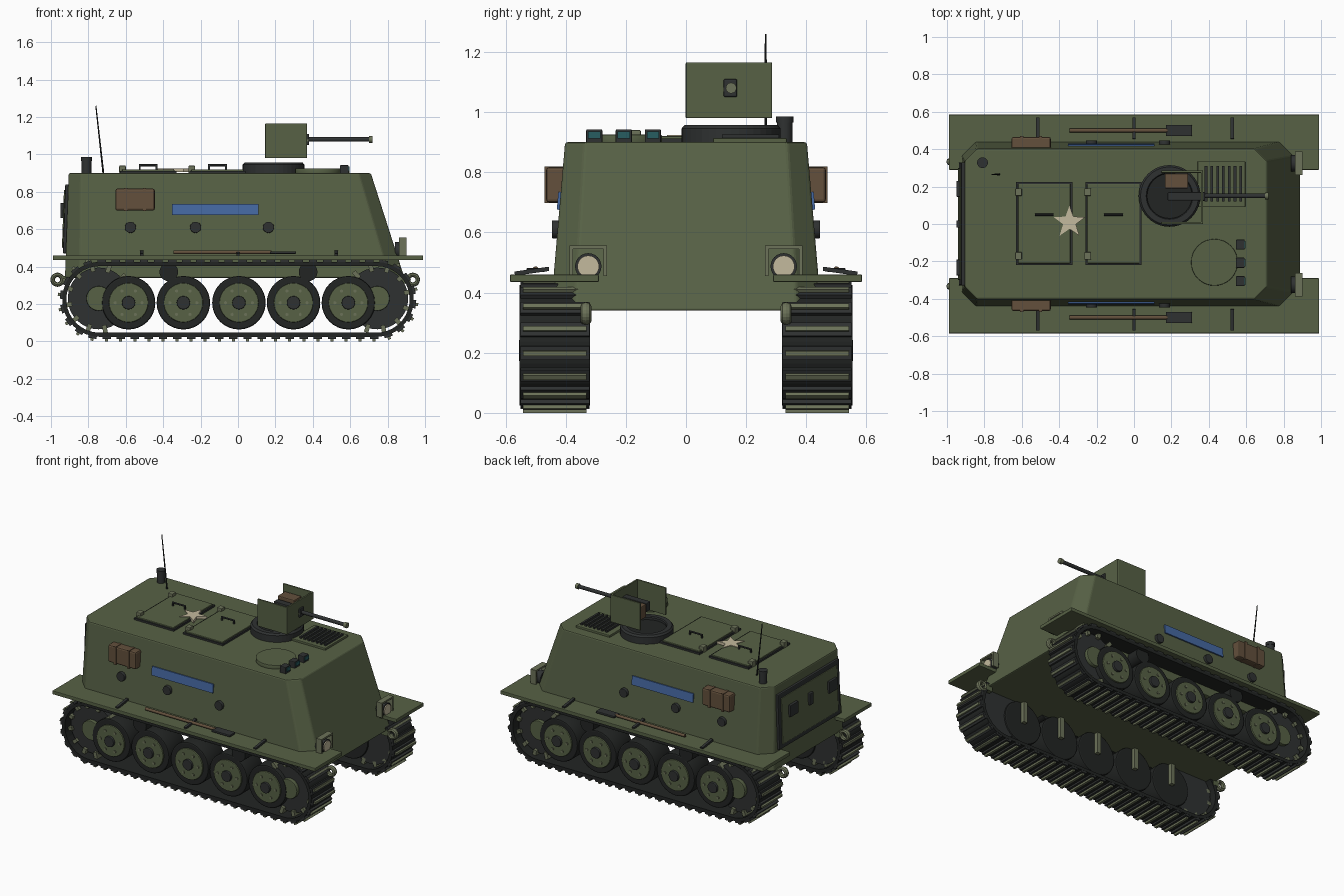
import bpy, bmesh
from math import pi, sin, cos, radians
from mathutils import Matrix, Vector

if "Cube" in bpy.data.objects:
    bpy.data.objects.remove(bpy.data.objects["Cube"])

def mat(name, r, g, b):
    m = bpy.data.materials.new(name)
    m.diffuse_color = (r, g, b, 1)
    m.use_nodes = True
    m.node_tree.nodes["Principled BSDF"].inputs["Base Color"].default_value = m.diffuse_color
    return m

OLIVE = mat("olive", .095, .12, .06)
PALE = mat("pale_olive", .15, .17, .10)
DARK = mat("dark_metal", .028, .031, .031)
BLACK = mat("rubber", .016, .018, .017)
BROWN = mat("canvas_brown", .125, .08, .045)
BLUE = mat("blue", .06, .14, .36)
CREAM = mat("cream", .55, .49, .34)
TEAL = mat("glass", .02, .11, .12)

def finish(name, bm, m, bevel=0):
    bmesh.ops.recalc_face_normals(bm, faces=bm.faces)
    me = bpy.data.meshes.new(name)
    bm.to_mesh(me)
    bm.free()
    o = bpy.data.objects.new(name, me)
    bpy.context.collection.objects.link(o)
    me.materials.append(m)
    if bevel:
        b = o.modifiers.new("bevel", 'BEVEL')
        b.width, b.segments, b.limit_method = bevel, 2, 'ANGLE'
    return o

def box(name, x, y, z, m, bevel=0, rot=None):
    """Box from (min, max) ranges, optionally turned about its own centre."""
    bm = bmesh.new()
    c = Vector(((x[0]+x[1])/2, (y[0]+y[1])/2, (z[0]+z[1])/2))
    S = Matrix.Diagonal((abs(x[1]-x[0]), abs(y[1]-y[0]), abs(z[1]-z[0]), 1))
    bmesh.ops.create_cube(bm, size=1, matrix=Matrix.Translation(c) @ (rot or Matrix()) @ S)
    return finish(name, bm, m, bevel)

def rod(name, a, b, r, m, n=24, bevel=0, r2=None):
    """Cylinder between two points."""
    a, b = Vector(a), Vector(b)
    bm = bmesh.new()
    M = Matrix.Translation((a+b)/2) @ (b-a).to_track_quat('Z', 'Y').to_matrix().to_4x4()
    bmesh.ops.create_cone(bm, cap_ends=True, segments=n, radius1=r,
                          radius2=r if r2 is None else r2, depth=(b-a).length, matrix=M)
    for f in bm.faces:
        f.smooth = len(f.verts) == 4 and n > 8
    return finish(name, bm, m, bevel)

def loft(name, rings, m, bevel=0, closed=False):
    """Skin a list of equal-length point rings; capped, or joined end to start."""
    bm = bmesh.new()
    vs = [[bm.verts.new(p) for p in r] for r in rings]
    n = len(vs[0])
    for A, B in zip(vs, vs[1:] + (vs[:1] if closed else [])):
        for i in range(n):
            bm.faces.new((A[i], A[(i+1) % n], B[(i+1) % n], B[i]))
    if not closed:
        bm.faces.new(vs[0])
        bm.faces.new(vs[-1])
    return finish(name, bm, m, bevel)

# hull: tapering eight-sided shell
def octagon(x0, x1, y, c, z):
    return [(x0+c, -y, z), (x1-c, -y, z), (x1, -y+c, z), (x1, y-c, z),
            (x1-c, y, z), (x0+c, y, z), (x0, y-c, z), (x0, -y+c, z)]
loft("hull", [octagon(-.925, .89, .45, .08, .34), octagon(-.905, .71, .402, .065, .9)], OLIVE, .008)

# rear door with hinges and handles
tilt = Matrix.Rotation(radians(2), 4, 'Y')
box("rear_door", (-.93, -.9), (-.33, .33), (.47, .84), DARK, .006, tilt)
box("rear_door_panel", (-.936, -.92), (-.3, .3), (.5, .81), OLIVE, .004, tilt)
for y in (-.21, .0, .21):
    box("rear_door_latch", (-.95, -.925), (y-.045*(y != 0)-.02, y+.02), (.66, .74), DARK, .004)

# roof hatches
for x in (-.48, -.11):
    box("hatch_rim", (x-.15, x+.15), (-.22, .225), (.89, .912), DARK)
    box("hatch_lid", (x-.14, x+.14), (-.21, .215), (.9, .92), OLIVE, .004)
    rod("hatch_handle", (x-.05, .05, .942), (x+.05, .05, .942), .006, DARK, 8)
    for dx in (-.045, .045):
        box("hatch_handle_foot", (x+dx-.005, x+dx+.005), (.045, .055), (.915, .942), DARK)
    for y in (-.17, .17):
        box("hatch_hinge", (x-.155, x-.12), (y-.02, y+.02), (.9, .94), PALE, .004)

# star marking
star = [((.09 if i % 2 == 0 else .036)*cos(pi/2+i*pi/5) - .345,
         (.09 if i % 2 == 0 else .036)*sin(pi/2+i*pi/5) + .01) for i in range(10)]
loft("star", [[(x, y, .905) for x, y in star], [(x, y, .924) for x, y in star]], CREAM)

# gun ring, gun and shield
gx, gy = .19, .15
prof = [(.165, .895), (.165, .945), (.155, .957), (.125, .957), (.12, .95), (.12, .895)]
loft("gun_ring", [[(gx+r*cos(a), gy+r*sin(a), z) for r, z in prof]
                  for a in [i*2*pi/40 for i in range(40)]], DARK, closed=True)
rod("gun_ring_floor", (gx, gy, .89), (gx, gy, .935), .122, BLACK, 40)
box("gun_receiver", (.18, .38), (.125, .17), (1.05, 1.11), DARK, .005)
rod("gun_barrel", (.36, gy, 1.08), (.70, gy, 1.08), .012, DARK, 16)
rod("gun_muzzle", (.70, gy, 1.08), (.72, gy, 1.08), .018, PALE, 16)
rod("gun_collar", (.36, .142, 1.075), (.377, .142, 1.075), .018, PALE, 16)
box("gun_shield_front", (.358, .37), (0, .285), (.98, 1.165), OLIVE, .003)
for y in (.005, .28):
    box("gun_shield_side", (.145, .366), (y-.006, y+.006), (.98, 1.165), OLIVE, .003)
box("ammo_box", (.165, .29), (.19, .27), (1.03, 1.12), BROWN, .006)

# engine grille
box("grille_plate", (.34, .595), (.09, .335), (.89, .914), OLIVE, .004)
for i in range(7):
    x = .385 + i*.031
    box("grille_slat", (x-.007, x+.007), (.12, .31), (.9, .926), DARK)

# driver hatch and periscopes
rod("driver_hatch", (.43, -.205, .89), (.43, -.205, .925), .125, OLIVE, 32, .004)
for y in (-.305, -.207, -.11):
    box("periscope", (.545, .592), (y-.027, y+.027), (.89, .943), DARK, .005)
    box("periscope_glass", (.588, .597), (y-.02, y+.02), (.912, .936), TEAL)

# antenna and smoke canister
rod("canister", (-.81, .328, .89), (-.81, .328, .975), .026, DARK)
rod("canister_cap", (-.81, .328, .965), (-.81, .328, .985), .029, DARK)
rod("antenna", (-.72, .265, .9), (-.76, .265, 1.26), .005, BLACK, 8, 0, .003)

# track geometry: stadium path, distance s along it and radius r
CX, CZ, TR = .74, .225, .2
def on_track(t, r):
    """Point and angle on the stadium path for t in 0..1."""
    s = t*(4*CX + 2*pi*TR)
    for x, base in ((CX, -pi/2), (-CX, pi/2)):
        sign = 1 if x > 0 else -1
        if s < 2*CX:
            return -x + sign*s, CZ - sign*r, base
        s -= 2*CX
        if s < pi*TR:
            a = base + s/TR
            return x + r*cos(a), CZ + r*sin(a), a
        s -= pi*TR
    return -CX, CZ-r, -pi/2

for s, side in ((-1, "right"), (1, "left")):
    # fender
    box(f"{side}_fender", (-.99, .99), (s*.29, s*.585), (.435, .46), OLIVE, .004)

    # track belt and cleats
    belt = []
    for i in range(112):
        xo, zo, _ = on_track(i/112, TR)
        xi, zi, _ = on_track(i/112, TR-.022)
        belt.append([(xo, s*.32, zo), (xo, s*.553, zo), (xi, s*.553, zi), (xi, s*.32, zi)])
    loft(f"{side}_track_belt", belt, BLACK, closed=True)
    for kind, r, h, w, n, m in (("pad", .205, .014, .045, 56, DARK), ("cleat", .212, .026, .016, 56, PALE)):
        bm = bmesh.new()
        y0 = .115 if kind == "pad" else .106
        for i in range(n):
            x, z, a = on_track((i+.5)/n, r)
            bmesh.ops.create_cube(bm, size=1, matrix=Matrix.Translation((x, s*.436, z))
                                  @ Matrix.Rotation(-a, 4, 'Y') @ Matrix.Diagonal((h, 2*y0, w, 1)))
        finish(f"{side}_track_{kind}s", bm, m)

    # road wheels with arms
    for x in (-.585, -.292, .005, .297, .59):
        z = .207
        rod(f"{side}_wheel_tyre", (x, s*.35, z), (x, s*.53, z), .143, BLACK, 32, .008)
        rod(f"{side}_wheel_disc", (x, s*.5, z), (x, s*.54, z), .105, OLIVE, 32, .005)
        rod(f"{side}_wheel_hub", (x, s*.53, z), (x, s*.556, z), .036, DARK, 16, .004)
        for k in range(6):
            bx, bz = x + .072*cos(k*pi/3), z + .072*sin(k*pi/3)
            rod(f"{side}_wheel_bolt", (bx, s*.535, bz), (bx, s*.546, bz), .009, PALE, 6)
        box(f"{side}_wheel_arm", (x-.015, x+.015), (s*.325, s*.352), (.2, .36), PALE)

    # sprockets with teeth
    for x in (-.745, .745):
        rod(f"{side}_sprocket", (x, s*.36, .23), (x, s*.5, .23), .165, DARK, 32)
        rod(f"{side}_sprocket_hub", (x, s*.49, .23), (x, s*.525, .23), .066, OLIVE, 24, .004)
        bm = bmesh.new()
        for k in range(12):
            a = k*pi/6 + .2
            bmesh.ops.create_cube(bm, size=1, matrix=Matrix.Translation((x+.168*cos(a), s*.44, .23+.168*sin(a)))
                                  @ Matrix.Rotation(-a, 4, 'Y') @ Matrix.Diagonal((.045, .16, .024, 1)))
        finish(f"{side}_sprocket_teeth", bm, PALE)
    for x in (-.37, .375):
        rod(f"{side}_return_roller", (x, s*.38, .372), (x, s*.53, .372), .05, BLACK, 20)

    # tow eyes
    for x in (-.965, .935):
        ring = [[(x+(.026+.012*cos(b))*cos(a), s*.333+.018*sin(b), .33+(.026+.012*cos(b))*sin(a))
                 for b in [j*pi/4 for j in range(8)]] for a in [i*pi/10 for i in range(20)]]
        loft(f"{side}_tow_eye", ring, PALE, closed=True)
        box(f"{side}_tow_lug", (x-.03 if x > 0 else x+.03, .86 if x > 0 else -.9),
            (s*.318, s*.348), (.31, .35), OLIVE)

    # headlight and guard
    rod(f"{side}_headlight", (.84, s*.325, .487), (.895, s*.325, .487), .044, DARK)
    rod(f"{side}_headlight_lens", (.89, s*.325, .487), (.902, s*.325, .487), .036, CREAM)
    for y in (.268, .382):
        box(f"{side}_guard_post", (.86, .9), (s*(y-.006), s*(y+.006)), (.455, .555), PALE)
    box(f"{side}_guard_top", (.86, .9), (s*.262, s*.388), (.545, .556), PALE)

    # side stowage, stripe and studs
    box(f"{side}_stowage_bag", (-.655, -.445), (s*.4, s*.465), (.7, .817), BROWN, .01)
    for x in (-.6, -.5):
        box(f"{side}_bag_strap", (x-.009, x+.009), (s*.4, s*.47), (.697, .82), BROWN)
    box(f"{side}_stripe", (-.352, .11), (s*.41, s*.427), (.675, .735), BLUE, 0,
        Matrix.Rotation(s*radians(4.9), 4, 'X'))
    for x in (-.575, -.227, .163):
        rod(f"{side}_side_stud", (x, s*.41, .61), (x, s*.446, .61), .03, DARK, 20, .003)

    # shovel and fender brackets
    rod(f"{side}_shovel_handle", (-.345, s*.5, .477), (.18, s*.5, .477), .01, BROWN, 12)
    box(f"{side}_shovel_blade", (.17, .31), (s*.47, s*.53), (.468, .482), DARK, .004)
    for x in (-.515, .0, .525):
        box(f"{side}_fender_bracket", (x-.009, x+.009), (s*.455, s*.57), (.464, .478), DARK, 0,
            Matrix.Rotation(-s*radians(8), 4, 'X'))
